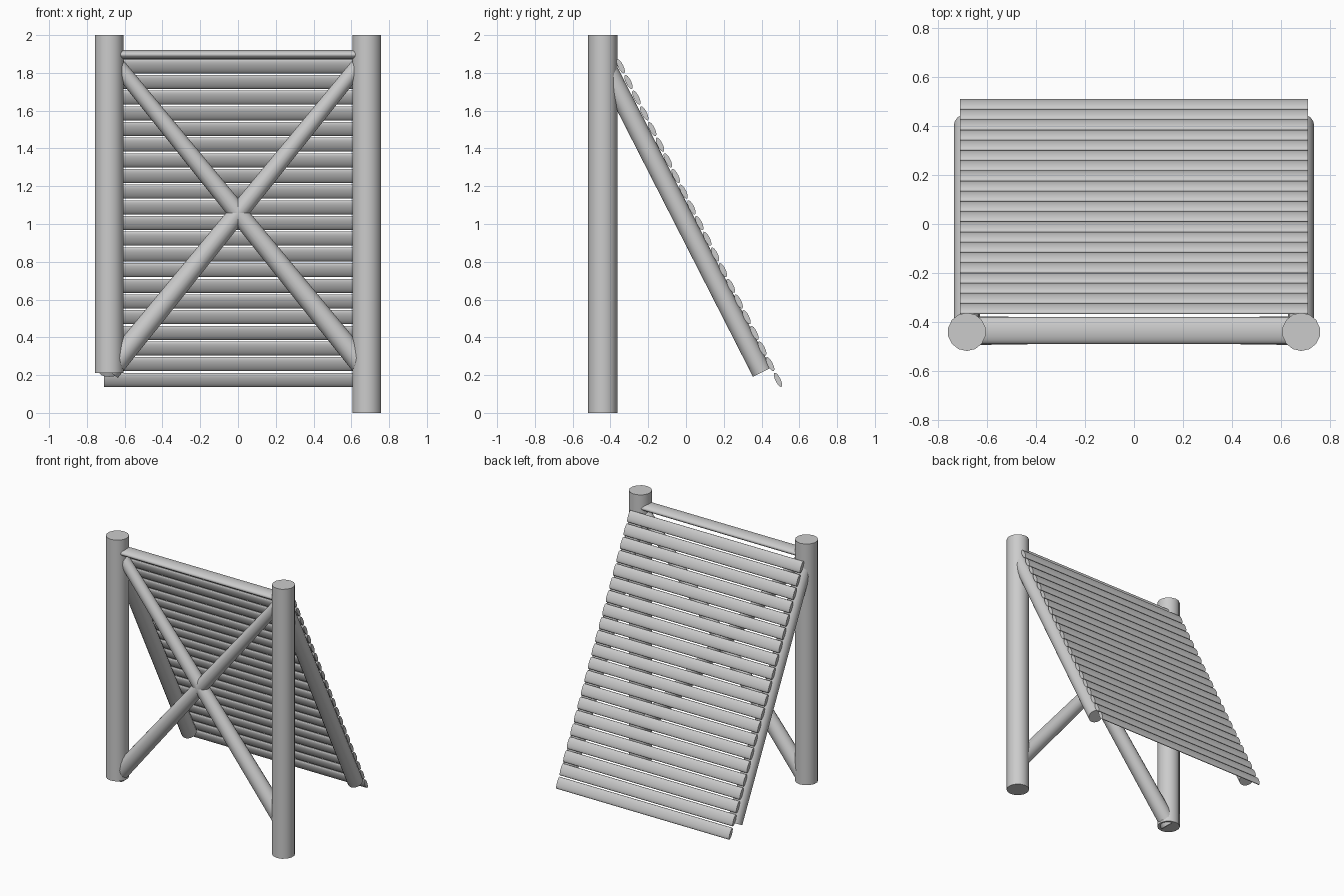
import bpy
from mathutils import Vector

if "Cube" in bpy.data.objects:
    bpy.data.objects.remove(bpy.data.objects["Cube"])

PX, PY = 0.682, -0.44          # post position


def log(name, a, b, r1, r2=None, sides=16, flat=1.0):
    """Round log from a to b; flat squashes it along its local Y."""
    a, b = Vector(a), Vector(b)
    d = b - a
    bpy.ops.mesh.primitive_cone_add(vertices=sides, radius1=r1, radius2=r2 or r1,
                                    depth=d.length)
    ob = bpy.context.object
    ob.name = name
    ob.location = (a + b) / 2
    ob.rotation_mode = 'QUATERNION'
    ob.rotation_quaternion = d.to_track_quat('Z', 'Y')
    ob.scale.y = flat
    bpy.ops.object.shade_smooth_by_angle(angle=0.8)
    return ob


def slat(name, y, z, half_y, half_z, half_len, tilt=0.0):
    """Flattened log lying along X, tilted about X."""
    bpy.ops.mesh.primitive_cylinder_add(vertices=16, radius=1, depth=2,
                                        rotation=(0, 1.570796, 0))
    ob = bpy.context.object
    ob.name = name
    bpy.ops.object.transform_apply(rotation=True)
    ob.scale = (half_len, half_y, half_z)
    ob.rotation_euler.x = tilt
    ob.location = (0, y, z)
    bpy.ops.object.shade_smooth_by_angle(angle=0.8)
    return ob


# Upright posts: the left one stops short of the ground
log("right_post", (PX, PY, 0), (PX, PY, 2), 0.078, sides=14)
log("left_post", (-PX, PY, 0.21), (-PX, PY, 2), 0.078, sides=14)

for s, side in ((-1, "left"), (1, "right")):
    # Diagonal brace, thicker at the foot
    log(side + "_cross_brace", (s * PX, PY + 0.005, 0.222), (-s * PX, PY + 0.005, 1.895),
        0.059, 0.04)
    # Sloping beam that carries the slats
    log(side + "_sloping_beam", (s * PX, 0.402, 0.215), (s * PX, -0.43, 1.845), 0.053)

# Flat top rail between the posts
slat("top_rail", PY + 0.005, 1.897, 0.055, 0.025, PX)

# Roof slats running down the slope
N = 21
bottom, top = Vector((0, 0.487, 0.175)), Vector((0, -0.346, 1.835))
slope = top - bottom
tilt = Vector((0, -1, 0)).angle(slope)
for i in range(N):
    p = bottom.lerp(top, i / (N - 1))
    slat(f"slat_{i + 1}", p.y, p.z, 0.0415, 0.014, 0.71, -tilt)
